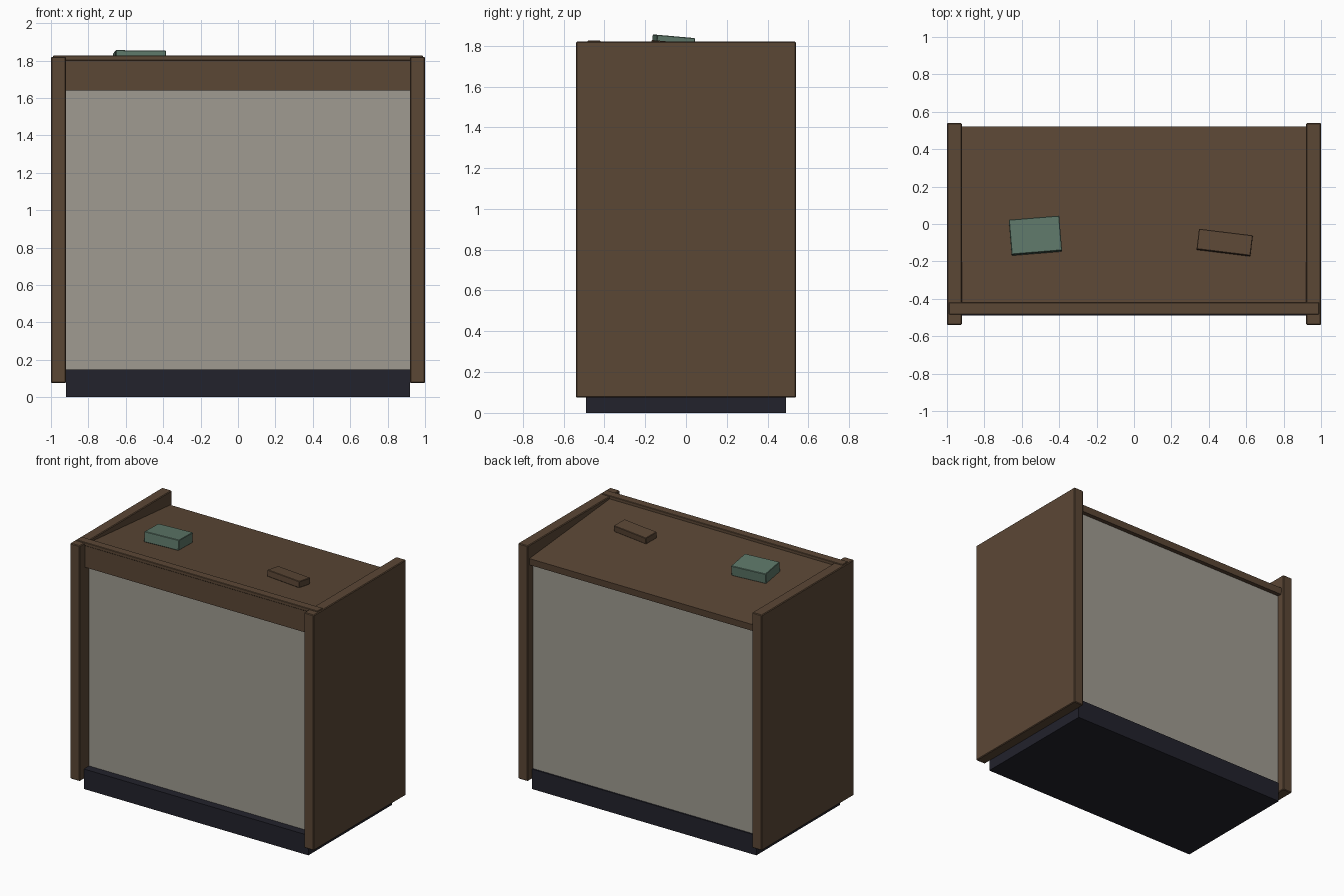
import bpy
import math
from mathutils import Matrix, Vector

cube = bpy.data.objects.get("Cube")
if cube:
    bpy.data.objects.remove(cube, do_unlink=True)


def material(name, rgb):
    mat = bpy.data.materials.new(name)
    mat.use_nodes = True
    mat.diffuse_color = (*rgb, 1)
    mat.node_tree.nodes["Principled BSDF"].inputs["Base Color"].default_value = (*rgb, 1)
    return mat


wood = material("brown wood", (0.105, 0.063, 0.036))
grey = material("warm grey", (0.35, 0.33, 0.285))
navy = material("dark navy", (0.016, 0.016, 0.025))
green = material("muted green", (0.11, 0.185, 0.14))


def box(name, size, mat, matrix, bevel=0.0):
    """Box centred on the origin of its matrix."""
    x, y, z = (s / 2 for s in size)
    verts = [(i * x, j * y, k * z) for i in (-1, 1) for j in (-1, 1) for k in (-1, 1)]
    faces = [(0, 1, 3, 2), (4, 6, 7, 5), (0, 4, 5, 1), (2, 3, 7, 6), (0, 2, 6, 4), (1, 5, 7, 3)]
    mesh = bpy.data.meshes.new(name)
    mesh.from_pydata(verts, [], faces)
    mesh.materials.append(mat)
    obj = bpy.data.objects.new(name, mesh)
    obj.matrix_world = matrix
    bpy.context.collection.objects.link(obj)
    if bevel:
        mod = obj.modifiers.new("edge", "BEVEL")
        mod.width = bevel
        mod.segments = 1
    return obj


def span(name, x, y, z, mat, bevel=0.0):
    """Upright box given by its ranges."""
    centre = Vector([(a + b) / 2 for a, b in (x, y, z)])
    return box(name, [b - a for a, b in (x, y, z)], mat, Matrix.Translation(centre), bevel)


# Plinth and cabinet body
span("plinth", (-0.92, 0.92), (-0.49, 0.49), (0, 0.148), navy)
span("body", (-0.92, 0.92), (-0.43, 0.48), (0.148, 1.68), grey)

# Side panels
for side, name in ((-1, "right_panel"), (1, "left_panel")):
    span(name, sorted((side * 0.92, side)), (-0.54, 0.54), (0.075, 1.82), wood, 0.005)

# Front rail and its lip
span("front_rail", (-0.92, 0.92), (-0.48, -0.43), (1.64, 1.81), wood)
span("front_lip", (-0.99, 0.99), (-0.483, -0.42), (1.8, 1.826), wood, 0.003)

# Sloping top board, its frame lying on the upper surface
tilt = math.atan2(0.083, 0.94)
slope = Matrix.Translation((0, 0.05, 1.7615)) @ Matrix.Rotation(-tilt, 4, "X")
box("top_board", (1.84, 0.945, 0.05), wood, slope @ Matrix.Translation((0, 0, -0.025)))


# Blocks lying on the sloping board
def on_board(name, x, y, size, yaw, mat):
    place = Matrix.Translation((x, y - 0.05, size[2] / 2)) @ Matrix.Rotation(math.radians(yaw), 4, "Z")
    box(name, size, mat, slope @ place, 0.003)


on_board("green_book", -0.527, -0.066, (0.27, 0.187, 0.075), 4.7, green)
on_board("wooden_block", 0.485, -0.102, (0.29, 0.11, 0.047), -7, wood)
